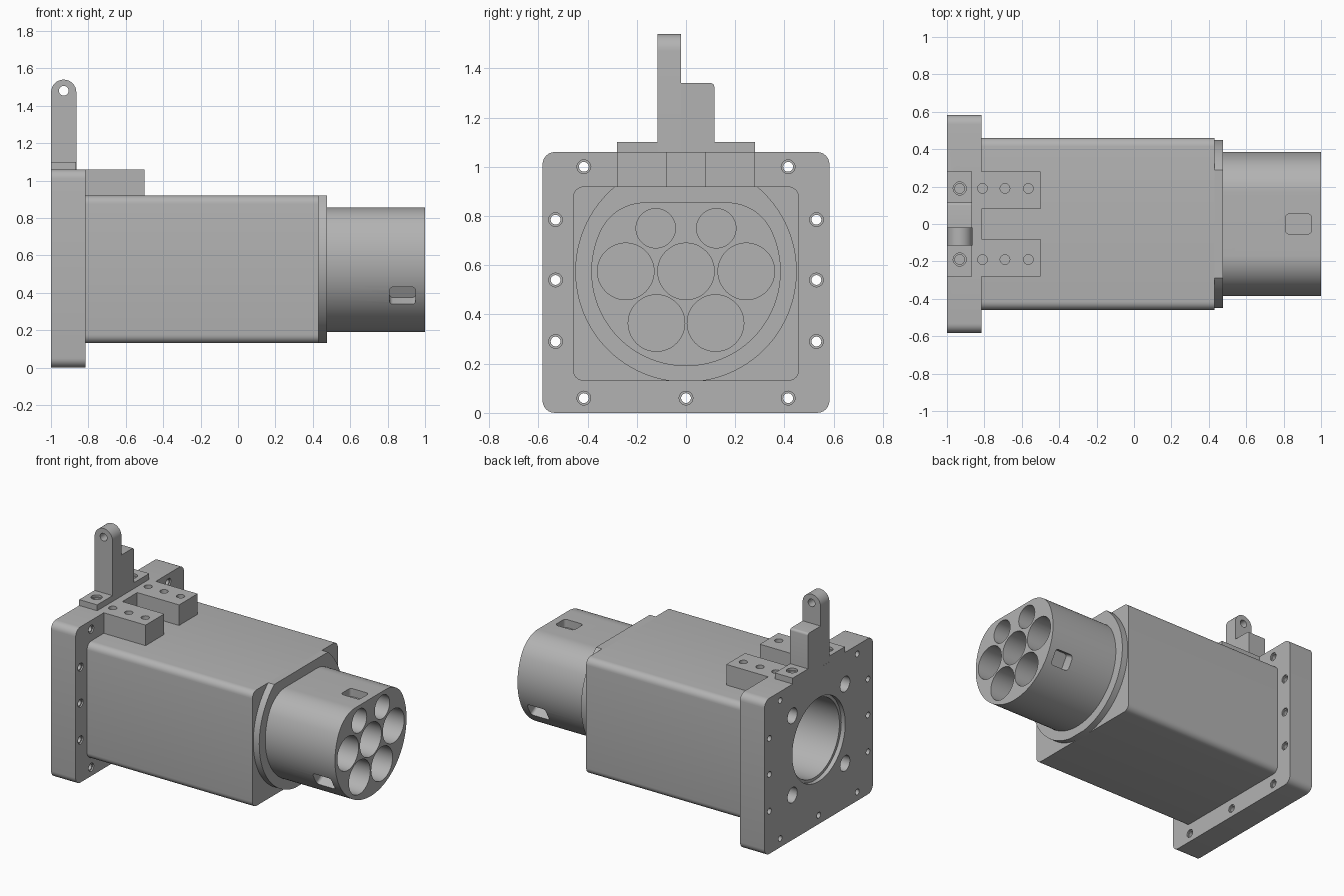
import bpy, bmesh, math
from mathutils import Vector

cube = bpy.data.objects.get("Cube")
if cube:
    bpy.data.objects.remove(cube, do_unlink=True)

metal = bpy.data.materials.new("grey_metal")
metal.use_nodes = True
GREY = (0.45, 0.45, 0.45, 1)
metal.diffuse_color = GREY
metal.node_tree.nodes["Principled BSDF"].inputs["Base Color"].default_value = GREY

AXES = {"x": lambda u, v, t: Vector((t, u, v)),
        "y": lambda u, v, t: Vector((u, t, v)),
        "z": lambda u, v, t: Vector((u, v, t))}
MID = 0.575  # height of the main axis


def arc(u, v, r, a, b, n):
    return [(u + r * math.cos(math.radians(a + (b - a) * i / n)),
             v + r * math.sin(math.radians(a + (b - a) * i / n))) for i in range(n + 1)]


def circle(u, v, r, n=32):
    return arc(u, v, r, 0, 360, n)[:-1]


def rounded(u0, u1, v0, v1, r, n=6):
    return (arc(u1 - r, v1 - r, r, 0, 90, n) + arc(u0 + r, v1 - r, r, 90, 180, n)
            + arc(u0 + r, v0 + r, r, 180, 270, n) + arc(u1 - r, v0 + r, r, 270, 360, n))


def rect(u0, u1, v0, v1):
    return [(u0, v0), (u1, v0), (u1, v1), (u0, v1)]


def prisms(name, items):
    """One object from (outline, axis, start, end) extrusions."""
    bm = bmesh.new()
    for outline, axis, a, b in items:
        place = AXES[axis]
        base = [bm.verts.new(place(u, v, a)) for u, v in outline]
        top = [bm.verts.new(place(u, v, b)) for u, v in outline]
        bm.faces.new(base)
        bm.faces.new(top)
        for i in range(len(base)):
            j = (i + 1) % len(base)
            bm.faces.new((base[i], base[j], top[j], top[i]))
    bmesh.ops.recalc_face_normals(bm, faces=bm.faces)
    mesh = bpy.data.meshes.new(name)
    bm.to_mesh(mesh)
    bm.free()
    mesh.materials.append(metal)
    obj = bpy.data.objects.new(name, mesh)
    bpy.context.collection.objects.link(obj)
    return obj


def boolean(obj, *cutters, operation="DIFFERENCE"):
    bpy.context.view_layer.objects.active = obj
    for cutter in cutters:
        cutter.hide_render = True
        mod = obj.modifiers.new("cut", "BOOLEAN")
        mod.object, mod.operation, mod.solver = cutter, operation, "EXACT"
        bpy.ops.object.modifier_apply(modifier=mod.name)


# Main solids
plate = prisms("mounting_plate", [(rounded(-0.583, 0.583, 0, 1.06, 0.05), "x", -1, -0.815)])
body = prisms("body", [(rounded(-0.46, 0.46, 0.13, 0.92, 0.045), "x", -0.82, 0.43)])
collar = prisms("collar", [(circle(0, MID, 0.45, 96), "x", 0.42, 0.475)])
collar_limit = prisms("collar_limit", [(rect(-0.6, 0.6, 0.13, 0.92), "x", 0.3, 0.6)])
boolean(collar, collar_limit, operation="INTERSECT")

# Round plug with a flattened top
R, FLAT, r = 0.385, 0.28, 0.2
cz = FLAT - r
cy = math.sqrt((R - r) ** 2 - cz ** 2)
turn = math.degrees(math.atan2(cz, cy))
plug_outline = (arc(cy, MID + cz, r, turn, 90, 14) + arc(-cy, MID + cz, r, 90, 180 - turn, 14)
                + arc(0, MID, R, 180 - turn, 360 + turn, 64)[1:-1])
plug = prisms("plug", [(plug_outline, "x", 0.47, 1)])

# Sockets in the plug face
sockets = [(0, MID, 0.115)]
for s in (-1, 1):
    sockets += [(s * 0.245, MID, 0.115), (s * 0.12, 0.365, 0.115), (s * 0.123, 0.75, 0.08)]
socket_cutter = prisms("socket_cutter",
                       [(circle(u, v, q, 48), "x", 0.55, 1.1) for u, v, q in sockets])

# Three latch slots around the plug, one on top and one on each lower side
slots = []
for k in range(3):
    slot = prisms("slot_cutter", [(rounded(0.81, 0.95, -0.053, 0.053, 0.02), "z",
                                   0.225 if k == 0 else 0.31, 0.5)])
    for vert in slot.data.vertices:
        x, y, z = vert.co
        a = k * math.tau / 3
        vert.co = (x, y * math.cos(a) - z * math.sin(a),
                   MID + y * math.sin(a) + z * math.cos(a))
    slots.append(slot)
boolean(plug, socket_cutter, *slots)

# Plate fixing holes with shallow countersinks
spots = [(0, 0.06)]
for s in (-1, 1):
    spots += [(s * 0.415, 0.06), (s * 0.415, 1.0)]
    spots += [(s * 0.53, h) for h in (0.29, 0.54, 0.785)]
fixing = prisms("fixing_cutter", [(circle(u, v, 0.02, 20), "x", -1.1, -0.7) for u, v in spots])
sink = prisms("sink_cutter", [(circle(u, v, 0.028, 20), "x", -0.825, -0.7) for u, v in spots])

# Rear bore, with a wider mouth, and four rear bolt holes
bore = prisms("bore_cutter", [(circle(0, MID, 0.265, 64), "x", -1.1, -0.6)])
mouth = prisms("mouth_cutter", [(circle(0, MID, 0.285, 64), "x", -1.1, -0.97)])
bolts = prisms("bolt_cutter", [(circle(s * 0.283, MID + t * 0.27, 0.052), "x", -1.1, -0.75)
                               for s in (-1, 1) for t in (-1, 1)])

# Terminal blocks and raised pads on the top
sides = (-1, 1)
blocks = [prisms(n + "_terminal_block",
                 [(rect(-0.815, -0.5, min(s * 0.08, s * 0.28), max(s * 0.08, s * 0.28)),
                   "z", 0.91, 1.06)]) for n, s in zip(("front", "back"), sides)]
pads = [prisms(n + "_pad",
               [(rect(-1, -0.865, min(s * 0.11, s * 0.28), max(s * 0.11, s * 0.28)),
                 "z", 1.05, 1.1)]) for n, s in zip(("front", "back"), sides)]
drill = prisms("drill_cutter", [(circle(x, s * 0.19, 0.026, 20), "z", 0.96, 1.2)
                                for x in (-0.932, -0.81, -0.69, -0.565) for s in sides])
pad_sink = prisms("pad_sink_cutter", [(circle(-0.932, s * 0.19, 0.035, 20), "z", 1.085, 1.2)
                                      for s in sides])
for block in blocks:
    boolean(block, drill)
for pad in pads:
    boolean(pad, drill, pad_sink)
boolean(plate, fixing, sink, bore, mouth, bolts, drill)
boolean(body, bore, bolts)

# Stepped lever with an eye at its tip
lever = prisms("lever_arm", [
    (arc(-0.932, 1.472, 0.0675, 0, 180, 16) + [(-0.9995, 1.05), (-0.8645, 1.05)], "y", -0.115, -0.02)])
eye = prisms("eye_cutter", [(circle(-0.932, 1.48, 0.026, 24), "y", -0.3, 0.3)])
boolean(lever, eye)
step = prisms("lever_step", [
    (rect(-0.02, 0.115, 1.05, 1.325) [:2]
     + arc(0.1, 1.325, 0.015, 0, 90, 4) + [(-0.02, 1.34)], "x", -1, -0.865)])

# Remove the cutters and shade the remaining parts
for obj in [o for o in bpy.data.objects if o.name.split(".")[0].endswith(("_cutter", "_limit"))]:
    bpy.data.objects.remove(obj, do_unlink=True)
bpy.ops.object.select_all(action="DESELECT")
for obj in [plate, body, collar, plug, lever, step] + blocks + pads:
    obj.select_set(True)
bpy.context.view_layer.objects.active = body
bpy.ops.object.shade_smooth_by_angle(angle=math.radians(30))
